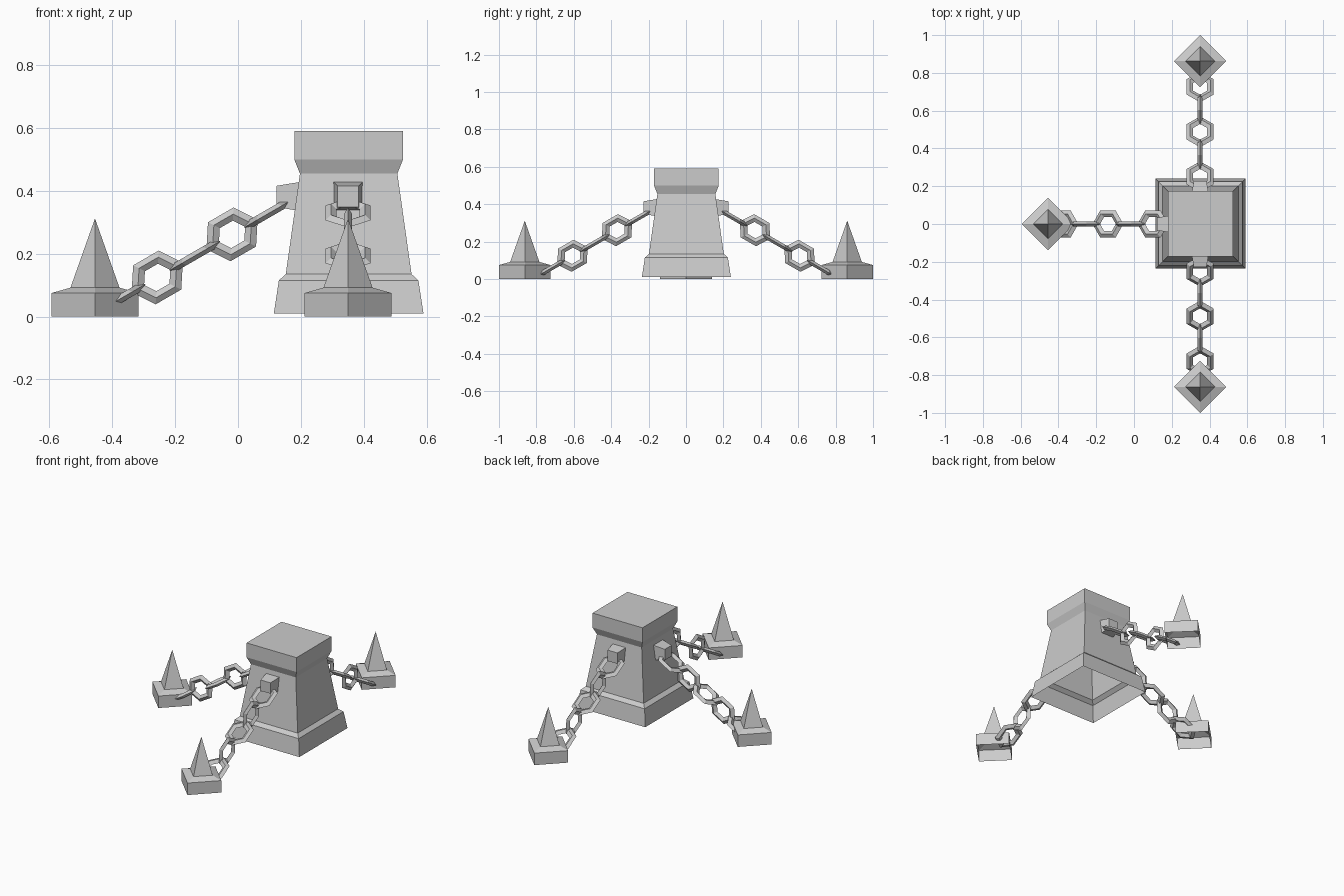
import bpy
import bmesh
from math import cos, sin, pi, radians
from mathutils import Matrix, Vector

cube = bpy.data.objects.get("Cube")
if cube:
    bpy.data.objects.remove(cube, do_unlink=True)

stone = bpy.data.materials.new("grey_stone")
stone.use_nodes = True
GREY = (0.6, 0.6, 0.6, 1)
stone.diffuse_color = GREY
stone.node_tree.nodes["Principled BSDF"].inputs["Base Color"].default_value = GREY

CENTRE = Vector((0.35, 0, 0))
SLOPE = radians(30)


def finish(name, bm, matrix):
    bmesh.ops.recalc_face_normals(bm, faces=bm.faces)
    mesh = bpy.data.meshes.new(name)
    bm.to_mesh(mesh)
    bm.free()
    mesh.materials.append(stone)
    obj = bpy.data.objects.new(name, mesh)
    obj.matrix_world = matrix
    bpy.context.collection.objects.link(obj)


def square_stack(name, profile, turn, matrix):
    """Stack square rings of (corner radius, height), open below, closed on top."""
    bm = bmesh.new()
    previous = None
    for radius, z in profile:
        if radius == 0:
            apex = bm.verts.new((0, 0, z))
            for i in range(4):
                bm.faces.new((previous[i], previous[(i + 1) % 4], apex))
            previous = None
            break
        ring = [bm.verts.new((radius * cos(turn + i * pi / 2),
                              radius * sin(turn + i * pi / 2), z)) for i in range(4)]
        if previous:
            for i in range(4):
                j = (i + 1) % 4
                bm.faces.new((previous[i], previous[j], ring[j], ring[i]))
        previous = ring
    if previous:
        bm.faces.new(previous)
    finish(name, bm, matrix)


def chain_link(name, matrix):
    """Six-sided ring, slightly long, with a thin diamond section."""
    bm = bmesh.new()
    section = ((0.094, 0), (0.071, 0.013), (0.048, 0), (0.071, -0.013))
    rings = []
    for k in range(6):
        a = k * pi / 3
        rings.append([bm.verts.new((r * cos(a), 0.88 * r * sin(a), h)) for r, h in section])
    for k in range(6):
        a, b = rings[k], rings[(k + 1) % 6]
        for i in range(4):
            j = (i + 1) % 4
            bm.faces.new((a[i], b[i], b[j], a[j]))
    finish(name, bm, matrix)


# Central pillar: flared skirt, tapering shaft, block cap
half_widths = ((0.238, 0.01), (0.222, 0.115), (0.2, 0.135),
               (0.155, 0.455), (0.173, 0.5), (0.173, 0.59))
square_stack("pillar", [(w * 2 ** 0.5, z) for w, z in half_widths], pi / 4,
             Matrix.Translation(CENTRE + Vector((0.002, 0.002, 0))))

# Three arms, each with a bracket, a chain and a spiked anchor
for side, angle, reach in (("right", 180, 0.805), ("front", -90, 0.862), ("back", 90, 0.862)):
    arm = Matrix.Translation(CENTRE) @ Matrix.Rotation(radians(angle), 4, 'Z')

    # Tapered bracket pointing outwards from the shaft
    square_stack(side + "_bracket", [(0.066, 0.15), (0.048, 0.227)], pi / 4,
                 arm @ Matrix.Translation((0, 0, 0.382)) @ Matrix.Rotation(pi / 2, 4, 'Y'))

    # Links alternate between flat and upright down the slope
    for n in range(5):
        place = Matrix.Translation((0.25 + 0.119 * n, 0, 0.33 - 0.0685 * n))
        roll = Matrix.Rotation(pi / 2 * (n % 2), 4, 'X')
        chain_link(f"{side}_chain_link_{n + 1}",
                   arm @ place @ Matrix.Rotation(SLOPE, 4, 'Y') @ roll)

    # Anchor: diamond-set plinth with a pyramid spike
    square_stack(side + "_anchor", [(0.138, 0), (0.138, 0.075), (0.078, 0.092), (0, 0.312)],
                 0, arm @ Matrix.Translation((reach, 0, 0)))
